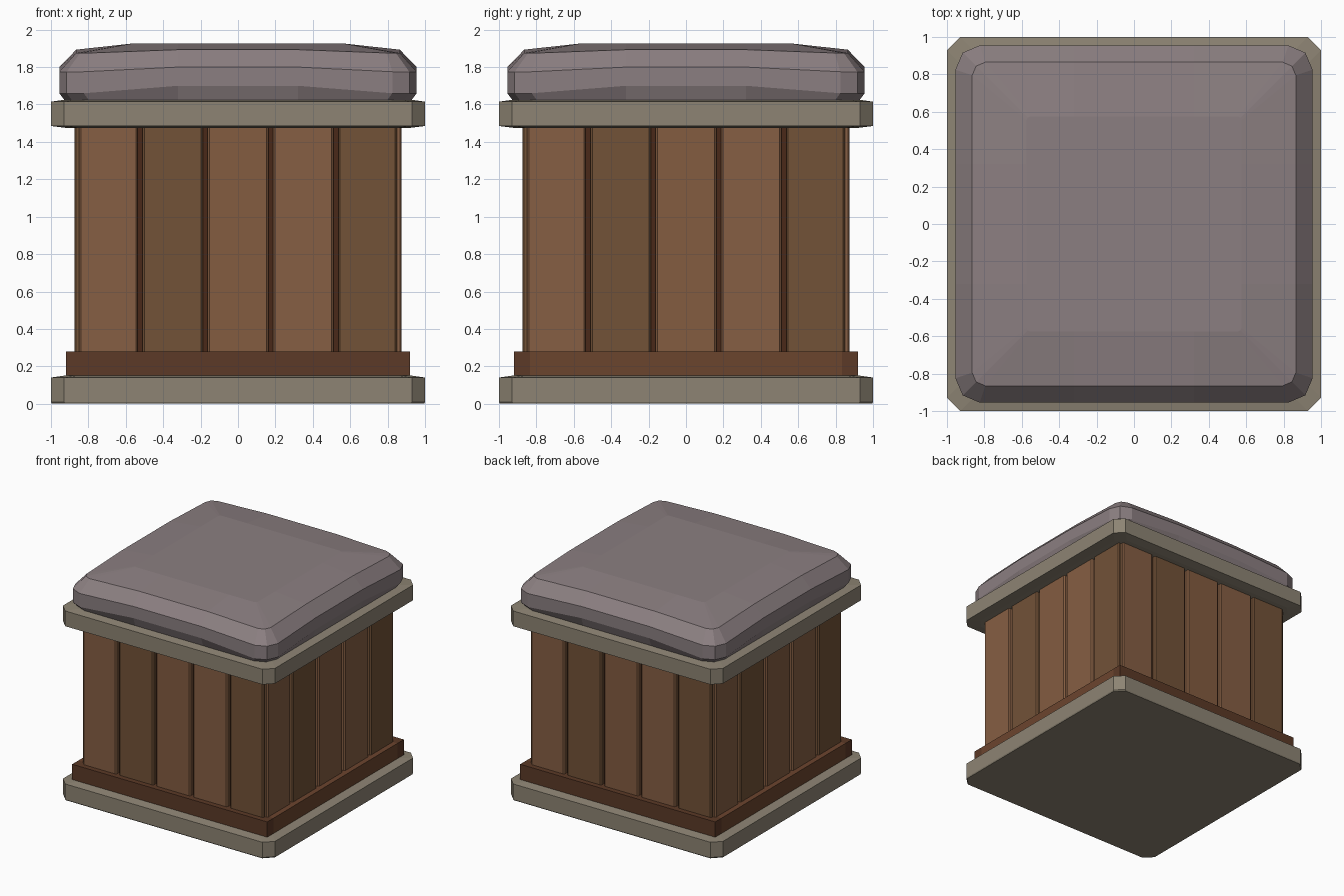
import bpy, bmesh
from math import pi
from mathutils import Matrix

if "Cube" in bpy.data.objects:
    bpy.data.objects.remove(bpy.data.objects["Cube"])


def material(name, rgb):
    m = bpy.data.materials.new(name)
    m.diffuse_color = (*[(c / 255) ** 2.2 for c in rgb], 1)
    m.use_nodes = True
    m.node_tree.nodes["Principled BSDF"].inputs["Base Color"].default_value = m.diffuse_color
    return m


STONE = material("stone", (140, 131, 115))
CUSHION = material("cushion_grey", (138, 126, 128))
CORE = material("dark_wood", (75, 45, 30))
TRIM = [material("trim_dark", (92, 60, 43)), material("trim_red", (107, 70, 49))]
WOOD = [material("wood_light", (133, 95, 69)), material("wood_dark", (114, 83, 58)),
        material("wood_mid", (130, 92, 66))]


def loft(name, rings, mat):
    """Skin a stack of equal-length rings and cap both ends."""
    bm = bmesh.new()
    rows = [[bm.verts.new(p) for p in r] for r in rings]
    n = len(rows[0])
    for a, b in zip(rows, rows[1:]):
        for i in range(n):
            j = (i + 1) % n
            bm.faces.new((a[i], a[j], b[j], b[i]))
    bm.faces.new(rows[0][::-1])
    bm.faces.new(rows[-1])
    bmesh.ops.recalc_face_normals(bm, faces=bm.faces)
    me = bpy.data.meshes.new(name)
    bm.to_mesh(me)
    bm.free()
    ob = bpy.data.objects.new(name, me)
    bpy.context.collection.objects.link(ob)
    me.materials.append(mat)
    return ob


def prism(name, outline, z0, z1, mat):
    return loft(name, [[(x, y, z) for x, y in outline] for z in (z0, z1)], mat)


def box(name, x0, x1, y0, y1, z0, z1, mat):
    return prism(name, [(x0, y0), (x1, y0), (x1, y1), (x0, y1)], z0, z1, mat)


def spin(quarter):
    """Quarter-turn that brings the front face to side number quarter."""
    return Matrix.Rotation(quarter * pi / 2, 4, 'Z')


def octagon(h, c, z):
    pts = [(h - c, -h, z), (h, -(h - c), z)]
    return [tuple(spin(q) @ Matrix.Translation(p) @ Matrix().to_translation())
            for q in range(4) for p in pts]


# Stone slabs with clipped corners and a slight slope on the rim
def slab(name, z0, z1, low_inset):
    loft(name, [octagon(1 - low_inset, 0.07, z0), octagon(1, 0.07, z0 + 0.01),
                octagon(1, 0.07, z1 - 0.01), octagon(0.93, 0.07, z1)], STONE)


slab("base_slab", 0, 0.15, 0.005)
slab("upper_slab", 1.475, 1.625, 0.08)

# Dark core behind the planks
box("core", -0.84, 0.84, -0.84, 0.84, 0.15, 1.48, CORE)

# Skirting boards and five planks on each of the four sides
for q, side in enumerate(("front", "right", "back", "left")):
    end = 0.92 if q % 2 == 0 else 0.835
    box(side + "_skirting", -end, end, -0.92, -0.835, 0.15, 0.28,
        TRIM[q % 2]).matrix_world = spin(q)
    for i in range(5):
        x0, x1 = -0.86 + i * 0.349, -0.86 + i * 0.349 + 0.324
        x0, x1 = max(x0, -0.85), min(x1, 0.85)
        b = 0.01
        outline = [(x0 + b, -0.875), (x1 - b, -0.875), (x1, -0.875 + b),
                   (x1, -0.83), (x0, -0.83), (x0, -0.875 + b)]
        prism(f"{side}_plank_{i + 1}", outline, 0.2, 1.475,
              WOOD[i % 3]).matrix_world = spin(q)


# Padded top: rounded-square rings that bow upward at the middle of each side
def pad_ring(h, c, z_corner, z_mid):
    k = 0.3 * c
    pts = [(-0.32, -h, z_mid), (0.32, -h, z_mid), (h - c, -h, z_corner),
           (h - k, -(h - k), z_corner), (h, -(h - c), z_corner)]
    return [tuple(Matrix(spin(q)) @ Matrix.Translation(p).to_translation())
            for q in range(4) for p in pts]


loft("cushion", [pad_ring(0.925, 0.13, 1.62, 1.62),
                 pad_ring(0.955, 0.13, 1.66, 1.70),
                 pad_ring(0.955, 0.13, 1.775, 1.80),
                 pad_ring(0.865, 0.07, 1.875, 1.893),
                 pad_ring(0.575, 0.02, 1.925, 1.925)], CUSHION)
